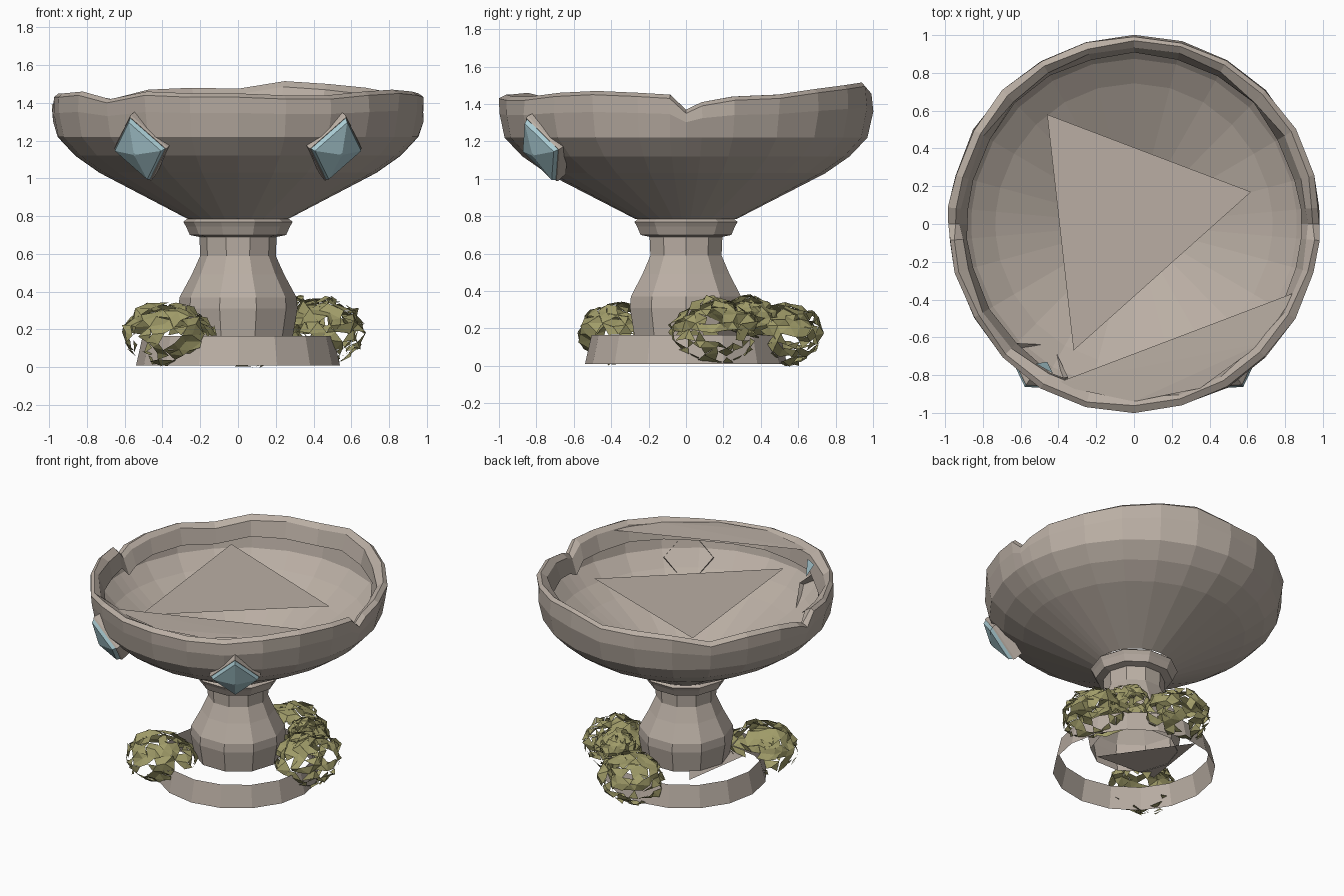
import bpy, bmesh, math, random
from mathutils import Vector, noise

random.seed(7)
if "Cube" in bpy.data.objects:
    bpy.data.objects.remove(bpy.data.objects["Cube"], do_unlink=True)


def material(name, rgb):
    m = bpy.data.materials.new(name)
    m.use_nodes = True
    col = (*rgb, 1)
    m.diffuse_color = col
    bsdf = next(n for n in m.node_tree.nodes if n.type == 'BSDF_PRINCIPLED')
    bsdf.inputs["Base Color"].default_value = col
    bsdf.inputs["Roughness"].default_value = 0.9
    return m


STONE = material("stone", (0.49, 0.425, 0.37))
GEM = material("pale_teal_gem", (0.40, 0.60, 0.65))
LEAF = material("olive_leaf", (0.35, 0.33, 0.14))


def add_object(name, bm, mat):
    me = bpy.data.meshes.new(name)
    bm.to_mesh(me)
    bm.free()
    me.materials.append(mat)
    ob = bpy.data.objects.new(name, me)
    bpy.context.collection.objects.link(ob)


def loft(name, rings, mat, cap_start=False, cap_end=False):
    """Skin a list of closed rings of points."""
    bm = bmesh.new()
    vs = [[bm.verts.new(p) for p in ring] for ring in rings]
    for a, b in zip(vs, vs[1:]):
        for i in range(len(a)):
            j = (i + 1) % len(a)
            bm.faces.new((a[i], a[j], b[j], b[i]))
    if cap_start:
        bm.faces.new(vs[0][::-1])
    if cap_end:
        bm.faces.new(vs[-1])
    add_object(name, bm, mat)


def lathe(name, profile, sides, **caps):
    angles = [math.tau * i / sides for i in range(sides)]
    rings = [[(r * math.cos(a), r * math.sin(a), z) for a in angles] for r, z in profile]
    loft(name, rings, STONE, **caps)


def plate(name, points, mat=STONE):
    bm = bmesh.new()
    bm.faces.new([bm.verts.new(p) for p in points])
    bmesh.ops.triangulate(bm, faces=bm.faces[:])
    add_object(name, bm, mat)


# Open base ring, column and collar
lathe("base_ring", [(0.54, 0.01), (0.505, 0.165)], 16)
lathe("column", [(0.29, 0.16), (0.315, 0.31), (0.31, 0.37), (0.245, 0.49),
                 (0.2, 0.59), (0.205, 0.7)], 10)
lathe("collar", [(0.205, 0.69), (0.255, 0.7), (0.275, 0.745), (0.29, 0.77), (0.27, 0.785)],
      10, cap_end=True)
plate("column_underside", [(0.13, -0.23, 0.165), (-0.34, -0.2, 0.165), (-0.26, 0.33, 0.165)])

# Bowl: thin shell with a worn, uneven rim and a notch at each side.
# Rim heights every 15 degrees, counted from +x.
worn = [1.37, 1.44, 1.45, 1.48, 1.5, 1.515, 1.475, 1.48, 1.47, 1.42, 1.45, 1.44,
        1.37, 1.45, 1.46, 1.42, 1.46, 1.45, 1.45, 1.44, 1.44, 1.46, 1.47, 1.46]
rim_height = {15 * i: z for i, z in enumerate(worn)}
rim_height.update({5: 1.41, 175: 1.41, 185: 1.45, 355: 1.45})
degrees = sorted(rim_height)
rim = [rim_height[d] for d in degrees]


def bowl_ring(radius, heights, jitter=0.0):
    ring = []
    for d, z in zip(degrees, heights):
        a = math.radians(d)
        r = radius + random.uniform(-jitter, jitter)
        ring.append((0.985 * r * math.cos(a), r * math.sin(a), z))
    return ring


outer = [bowl_ring(r, [z] * len(rim)) for r, z in
         ((0.27, 0.785), (0.745, 1.03), (0.875, 1.12), (0.97, 1.22))]
outer.append(bowl_ring(0.998, [0.45 * 1.22 + 0.55 * z for z in rim], 0.006))
outer.append(bowl_ring(0.998, [z - 0.02 for z in rim], 0.008))
loft("bowl_shell", outer, STONE)
loft("bowl_rim", [outer[-1], bowl_ring(0.965, rim, 0.012),
                  bowl_ring(0.925, [z - 0.03 for z in rim], 0.015),
                  bowl_ring(0.9, [z - 0.14 for z in rim], 0.01)], STONE)

# Remaining slabs inside the bowl
plate("inner_slab", [(-0.46, 0.58, 1.35), (-0.32, -0.67, 1.345), (0.62, 0.17, 1.34)])
plate("front_slab", [(-0.43, -0.85, 1.435), (0.0, -0.94, 1.435), (0.35, -0.87, 1.43),
                     (0.68, -0.63, 1.435), (0.86, -0.36, 1.43)])


# Diamond gems in stone frames, tilted to follow the bowl
def gem(side):
    tilt = math.radians(30)
    out = Vector((0.56 * side, -0.83, 0)).normalized()
    up = Vector((0, 0, 1))
    n = out * math.cos(tilt) - up * math.sin(tilt)
    v = out * math.sin(tilt) + up * math.cos(tilt)
    u = v.cross(n)
    centre = Vector((0.513 * side, -0.765, 1.163))

    def diamond(size, depth):
        return [centre + n * depth + size * (0.17 * x * u + 0.2 * y * v)
                for x, y in ((1, 0), (0, 1), (-1, 0), (0, -1))]

    tag = "left" if side > 0 else "right"
    loft(tag + "_gem_frame", [diamond(s, d) for s, d in
                              ((0.96, -0.06), (1.0, 0.0), (0.97, 0.012), (0.9, 0.01))], STONE)
    loft(tag + "_gem", [diamond(0.94, 0.01), diamond(0.87, 0.035), diamond(0.06, 0.075)],
         GEM, cap_start=True, cap_end=True)


for side in (1, -1):
    gem(side)
plate("right_gem_back", [(-0.52, -0.74, 1.4), (-0.46, -0.73, 1.3), (-0.43, -0.79, 1.4)], GEM)


# Bushes: ragged leaf shells, dense on top, broken below, empty inside the pedestal
def bush(name, centre, size):
    centre = Vector(centre)
    bm = bmesh.new()
    bmesh.ops.create_icosphere(bm, subdivisions=3, radius=1)
    for vert in bm.verts:
        p = vert.co * (0.97 + 0.12 * noise.noise(vert.co * 2.5 + centre * 9))
        p += Vector([random.uniform(-0.07, 0.07) for _ in range(3)])
        vert.co = centre + Vector([q * s for q, s in zip(p, size)])
        vert.co.z = max(vert.co.z, 0.0)
    drop = []
    for f in bm.faces:
        c = f.calc_center_median()
        reach = math.hypot(c.x, c.y)
        patch = noise.noise((c - centre) * 12 + centre * 5)
        limit = 0.3 if c.z > centre.z else 0.0
        inside = reach < 0.51 and c.z < 0.15 or reach < 0.28
        if inside or patch + random.uniform(-0.2, 0.2) > limit:
            drop.append(f)
    bmesh.ops.delete(bm, geom=drop, context='FACES')
    bmesh.ops.split_edges(bm, edges=[e for e in bm.edges if random.random() < 0.35])
    for vert in bm.verts:
        vert.co += (vert.co - centre) * random.uniform(-0.07, 0.05)
    add_object(name, bm, LEAF)


bush("front_right_bush", (-0.375, -0.36, 0.175), (0.245, 0.215, 0.17))
bush("left_bush", (0.455, 0.15, 0.185), (0.22, 0.235, 0.18))
bush("middle_bush", (0.33, 0.34, 0.26), (0.14, 0.14, 0.12))
bush("back_bush", (0.07, 0.52, 0.165), (0.23, 0.215, 0.17))
